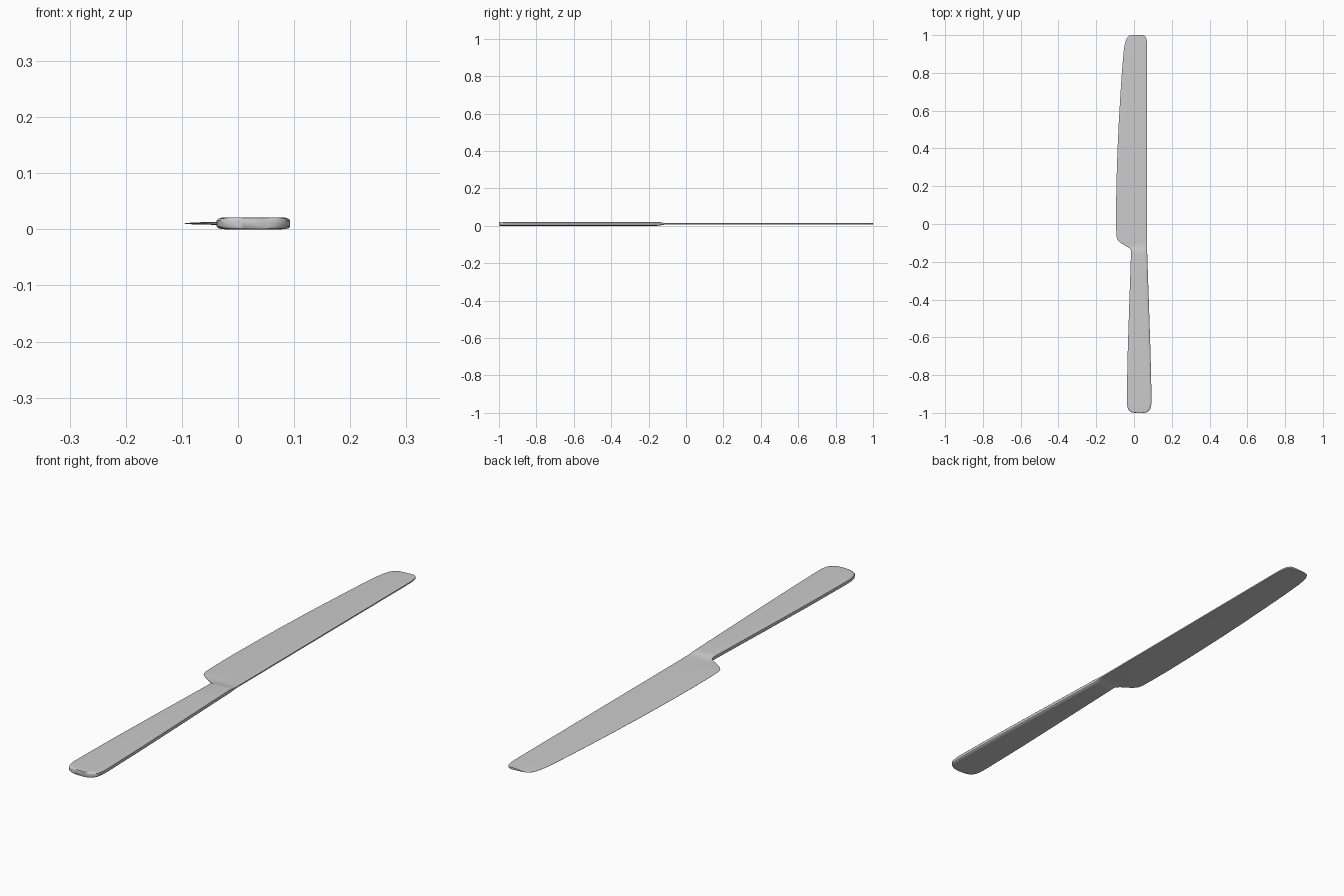
import bpy, bmesh

ZC = 0.0105  # mid-plane height

# Outline stations: y, left x, right x, handle amount (0 = blade, 1 = handle)
STATIONS = [
    (-1.0, 0.004, 0.052, 0.9), (-0.997, -0.012, 0.067, 0.97),
    (-0.989, -0.025, 0.080, 1), (-0.975, -0.033, 0.088, 1),
    (-0.95, -0.0375, 0.0925, 1), (-0.92, -0.038, 0.093, 1),
    (-0.7, -0.034, 0.088, 1), (-0.45, -0.026, 0.080, 1),
    (-0.25, -0.019, 0.073, 1), (-0.155, -0.016, 0.070, 1),
    (-0.142, -0.016, 0.070, 0.85), (-0.133, -0.018, 0.070, 0.55),
    (-0.122, -0.034, 0.070, 0.22), (-0.112, -0.052, 0.070, 0.08),
    (-0.098, -0.074, 0.070, 0), (-0.084, -0.087, 0.070, 0),
    (-0.065, -0.093, 0.070, 0), (0.0, -0.095, 0.070, 0),
    (0.1, -0.095, 0.070, 0), (0.25, -0.092, 0.070, 0),
    (0.4, -0.087, 0.070, 0), (0.55, -0.080, 0.070, 0),
    (0.7, -0.071, 0.070, 0), (0.82, -0.063, 0.070, 0),
    (0.92, -0.054, 0.070, 0), (0.955, -0.048, 0.0695, 0),
    (0.975, -0.042, 0.067, 0), (0.99, -0.033, 0.062, 0),
    (0.997, -0.025, 0.056, 0), (1.0, -0.014, 0.048, 0),
]

# Section points from left to right: inset position and half thickness
HANDLE_H = [0.0055, 0.0085, 0.0102, 0.0105, 0.0105, 0.0102, 0.0085, 0.0055]
BLADE_H = [0.0004, 0.0007, 0.0012, 0.002, 0.0035, 0.0039, 0.0036, 0.0025]


def section(y, left, right, amount):
    w = right - left
    k = min(1, w / 0.06)
    xs = [left, left + 0.003 * k, left + 0.009 * k, left + 0.018 * k,
          right - 0.018 * k, right - 0.009 * k, right - 0.003 * k, right]
    hs = [b + (h - b) * amount for h, b in zip(HANDLE_H, BLADE_H)]
    upper = [(x, y, ZC + h) for x, h in zip(xs, hs)]
    lower = [(x, y, ZC - h) for x, h in zip(xs, hs)]
    return upper + lower[::-1]


# Knife body lofted through the sections
bm = bmesh.new()
rings = [[bm.verts.new(p) for p in section(*s)] for s in STATIONS]
for a, b in zip(rings, rings[1:]):
    n = len(a)
    for i in range(n):
        j = (i + 1) % n
        bm.faces.new((a[i], a[j], b[j], b[i]))
bm.faces.new(rings[0])
bm.faces.new(rings[-1])
bmesh.ops.recalc_face_normals(bm, faces=bm.faces)
mesh = bpy.data.meshes.new("table_knife")
bm.to_mesh(mesh)
bm.free()
knife = bpy.data.objects.new("table_knife", mesh)
bpy.context.collection.objects.link(knife)

# Smooth shading with crisp edges
bpy.context.view_layer.objects.active = knife
knife.select_set(True)
bpy.ops.object.shade_smooth_by_angle(angle=0.7)
